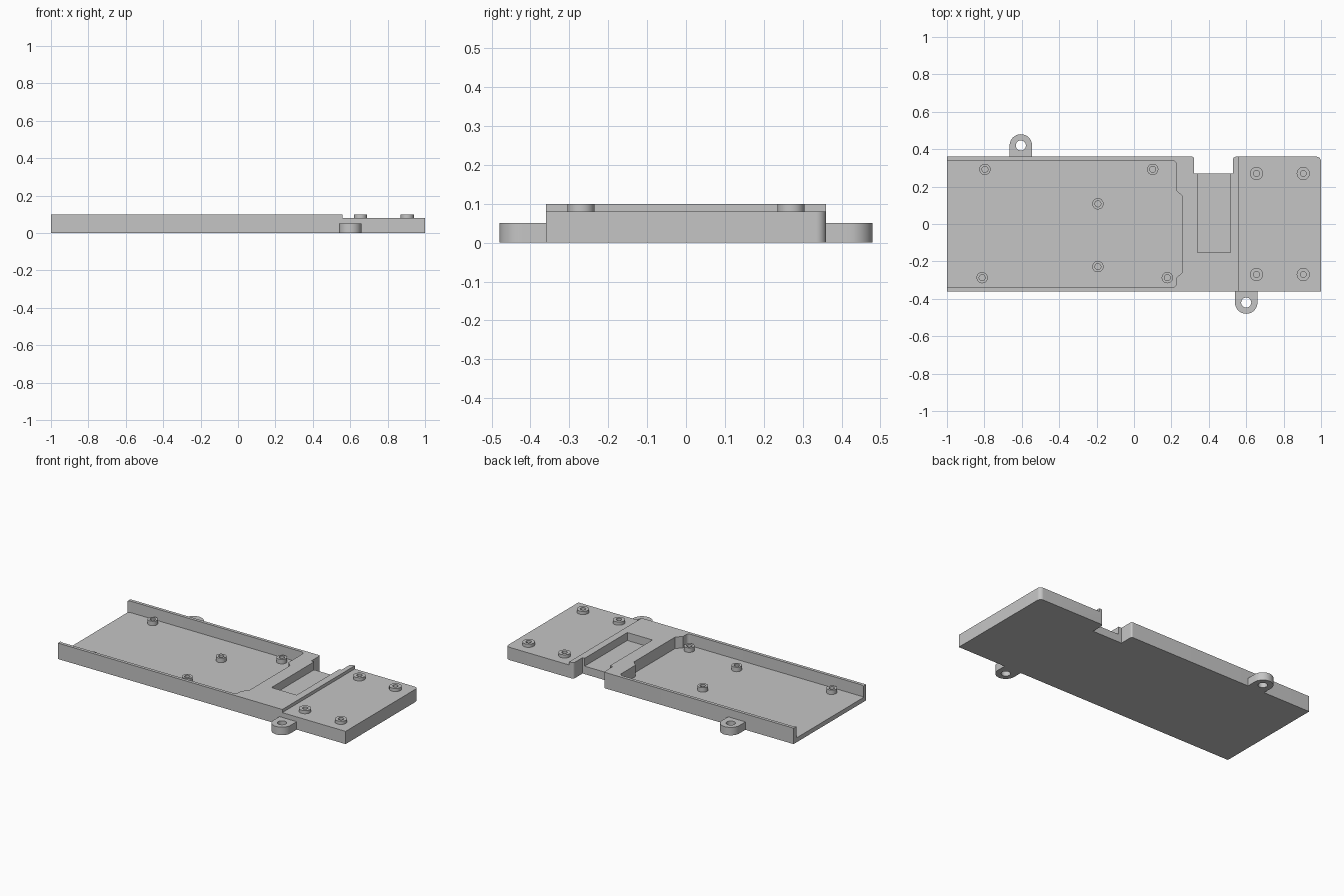
import bpy, bmesh, math
from mathutils import Vector

cube = bpy.data.objects.get("Cube")
if cube:
    bpy.data.objects.remove(cube, do_unlink=True)

grey = bpy.data.materials.new("plain_grey")
grey.use_nodes = True
GREY = (0.56, 0.56, 0.56, 1)
grey.diffuse_color = GREY
grey.node_tree.nodes["Principled BSDF"].inputs["Base Color"].default_value = GREY

HALF_Y, TOP, STEP, FLOOR = 0.36, 0.1, 0.08, 0.028


def finish(name, bm):
    bmesh.ops.recalc_face_normals(bm, faces=bm.faces)
    mesh = bpy.data.meshes.new(name)
    bm.to_mesh(mesh)
    bm.free()
    mesh.materials.append(grey)
    ob = bpy.data.objects.new(name, mesh)
    bpy.context.collection.objects.link(ob)
    return ob


def rounded(points, steps=8):
    """Outline from (x, y, radius) corners, each corner turned into an arc."""
    out = []
    for i, (x, y, r) in enumerate(points):
        p = Vector((x, y))
        if r == 0:
            out.append(p)
            continue
        a = (Vector(points[i - 1][:2]) - p).normalized()
        b = (Vector(points[(i + 1) % len(points)][:2]) - p).normalized()
        half = a.angle(b) / 2
        centre = p + (a + b).normalized() * r / math.sin(half)
        start = p + a * r / math.tan(half) - centre
        end = p + b * r / math.tan(half) - centre
        for k in range(steps + 1):
            out.append(centre + start.lerp(end, k / steps).normalized() * r)
    return out


def prism(name, points, z0, z1):
    bm = bmesh.new()
    low = [bm.verts.new((p[0], p[1], z0)) for p in points]
    high = [bm.verts.new((p[0], p[1], z1)) for p in points]
    bm.faces.new(low[::-1])
    bm.faces.new(high)
    for i in range(len(low)):
        bm.faces.new((low[i - 1], low[i], high[i], high[i - 1]))
    return finish(name, bm)


def circle(x, y, r, n=32):
    return [(x + r * math.cos(math.tau * k / n), y + r * math.sin(math.tau * k / n))
            for k in range(n)]


def cut(target, cutter):
    bpy.context.view_layer.objects.active = target
    mod = target.modifiers.new("cut", "BOOLEAN")
    mod.operation, mod.solver, mod.object = "DIFFERENCE", "EXACT", cutter
    bpy.ops.object.modifier_apply(modifier=mod.name)
    bpy.data.objects.remove(cutter, do_unlink=True)


def smooth(ob):
    bpy.ops.object.select_all(action="DESELECT")
    ob.select_set(True)
    bpy.context.view_layer.objects.active = ob
    bpy.ops.object.shade_smooth_by_angle(angle=math.radians(30))


def boss(name, x, y, outer, inner, z0, z1):
    """Hollow round standoff."""
    ob = prism(name, circle(x, y, outer), z0 - 0.004, z1)
    cut(ob, prism("bore", circle(x, y, inner), z0, z1 + 0.02))
    smooth(ob)


# Base plate with the rear notch
base = prism("base_plate", rounded([
    (-1, -HALF_Y, 0), (1, -HALF_Y, 0), (1, HALF_Y, 0.025),
    (0.53, HALF_Y, 0.015), (0.53, 0.27, 0), (0.32, 0.27, 0),
    (0.32, HALF_Y, 0.01), (-1, HALF_Y, 0)]), 0, TOP)

# Lower deck at the left end
cut(base, prism("deck_cutter", [(0.56, -0.5), (1.1, -0.5), (1.1, 0.5), (0.56, 0.5)],
                STEP, 0.2))

# Open-ended tray: rounded outline plus the mouth through the end
cut(base, prism("tray_cutter", rounded([
    (-1.004, -0.34, 0.02), (0.225, -0.34, 0.02), (0.225, -0.29, 0),
    (0.257, -0.26, 0), (0.257, 0.15, 0), (0.225, 0.18, 0),
    (0.225, 0.34, 0.02), (-1.004, 0.34, 0.02)]), FLOOR, 0.2))
cut(base, prism("mouth_cutter", [(-1.1, -0.323), (-0.98, -0.323), (-0.98, 0.323),
                                 (-1.1, 0.323)], FLOOR, 0.2))

# Cable channel opening into the notch
cut(base, prism("channel_cutter", [(0.34, -0.153), (0.515, -0.153), (0.515, 0.3),
                                   (0.34, 0.3)], 0.05, 0.2))
smooth(base)

# Standoffs in the tray
tray_spots = [(-0.797, 0.292), (0.1, 0.292), (-0.193, 0.108),
              (-0.193, -0.228), (-0.812, -0.287), (0.178, -0.287)]
for i, (x, y) in enumerate(tray_spots):
    boss(f"tray_standoff_{i + 1}", x, y, 0.03, 0.016, FLOOR, 0.056)

# Standoffs on the lower deck
for x in (0.655, 0.905):
    for side, label in ((1, "back"), (-1, "front")):
        boss(f"deck_standoff_{label}", x, side * 0.27, 0.035, 0.016, STEP, TOP)

# Mounting lugs, one on each long side
for x, side, label in ((-0.605, 1, "back"), (0.6, -1, "front")):
    arc = [(x + 0.06 * math.cos(math.pi * k / 20), side * (0.42 + 0.06 * math.sin(math.pi * k / 20)))
           for k in range(21)]
    lug = prism(f"{label}_lug", arc + [(x - 0.06, side * 0.355), (x + 0.06, side * 0.355)], 0, 0.05)
    cut(lug, prism("screw_hole", circle(x, side * 0.42, 0.027), -0.1, 0.1))
    smooth(lug)
